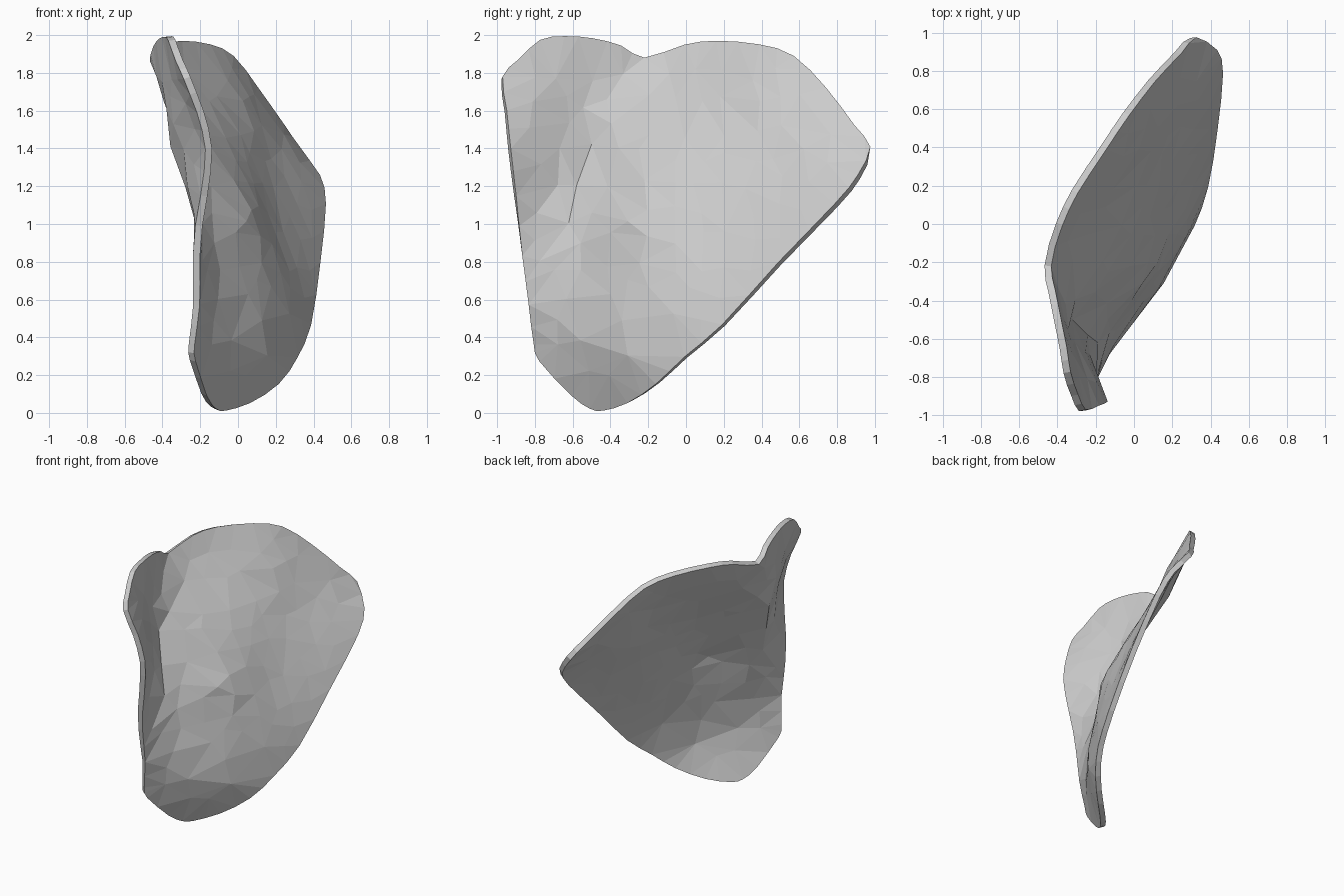
import bpy, bmesh, math, random
from mathutils import Vector
from mathutils.geometry import delaunay_2d_cdt

if "Cube" in bpy.data.objects:
    bpy.data.objects.remove(bpy.data.objects["Cube"])

random.seed(4)

# Rim of the curved sheet as (y, z, x)
RIM = [(-0.43, 0.01, -0.08), (-0.30, 0.05, 0.05), (-0.15, 0.15, 0.20), (0.00, 0.29, 0.30),
       (0.20, 0.46, 0.37), (0.50, 0.79, 0.42), (0.80, 1.10, 0.45), (0.92, 1.25, 0.42),
       (0.98, 1.40, 0.31), (0.90, 1.52, 0.23), (0.75, 1.72, 0.09), (0.58, 1.89, -0.04),
       (0.40, 1.95, -0.16), (0.17, 1.97, -0.31), (0.00, 1.95, -0.39), (-0.22, 1.88, -0.45),
       (-0.35, 1.95, -0.43), (-0.50, 1.99, -0.40), (-0.65, 2.00, -0.37), (-0.78, 1.98, -0.35),
       (-0.90, 1.87, -0.31), (-0.98, 1.78, -0.27), (-0.96, 1.60, -0.20), (-0.94, 1.40, -0.155),
       (-0.91, 1.15, -0.18), (-0.87, 0.83, -0.22), (-0.83, 0.57, -0.22), (-0.80, 0.36, -0.245),
       (-0.77, 0.27, -0.24), (-0.60, 0.09, -0.18), (-0.50, 0.02, -0.13)]

# Inner shape: ridge of the broad sheet and the valley beside the folded flap
INNER = [(-0.30, 0.30, 0.14), (-0.55, 0.38, -0.05), (-0.55, 0.75, -0.11), (-0.30, 0.70, 0.085),
         (-0.30, 1.01, 0.03), (-0.62, 1.00, -0.205), (-0.58, 1.20, -0.26), (-0.50, 1.42, -0.34),
         (-0.42, 1.66, -0.375), (-0.68, 1.40, -0.27), (-0.35, 1.40, -0.22), (0.10, 0.95, 0.18),
         (0.47, 1.34, 0.16), (0.00, 1.45, -0.08), (0.40, 1.65, 0.01)]


def kernel(a, b):
    r2 = (a[0] - b[0]) ** 2 + (a[1] - b[1]) ** 2
    return 0.5 * r2 * math.log(r2) if r2 > 1e-12 else 0.0


def solve(m):
    """Gauss-Jordan elimination with pivoting on an augmented matrix."""
    n = len(m)
    for c in range(n):
        p = max(range(c, n), key=lambda r: abs(m[r][c]))
        m[c], m[p] = m[p], m[c]
        for r in range(n):
            if r != c:
                f = m[r][c] / m[c][c]
                if f:
                    m[r] = [u - f * v for u, v in zip(m[r], m[c])]
    return [m[i][n] / m[i][i] for i in range(n)]


def thin_plate(points):
    """Smooth surface x(y, z) through the given points."""
    rows = [[kernel(p, q) for q in points] + [1.0, p[0], p[1], p[2]] for p in points]
    for basis in (lambda q: 1.0, lambda q: q[0], lambda q: q[1]):
        rows.append([basis(q) for q in points] + [0.0] * 4)
    w = solve(rows)
    n = len(points)
    return lambda y, z: (sum(w[i] * kernel((y, z), points[i]) for i in range(n))
                         + w[n] + w[n + 1] * y + w[n + 2] * z)


surface = thin_plate(RIM + INNER)

# Rounded rim outline: each span gets a curved midpoint
corner = [Vector((p[0], p[1])) for p in RIM]
rim = []
for i, p in enumerate(corner):
    a, b, c = corner[i - 1], corner[(i + 1) % len(corner)], corner[(i + 2) % len(corner)]
    rim += [p, (p + b) * 0.5625 - (a + c) * 0.0625]

# Facet points: rim plus a loosely scattered interior
pts = rim + [Vector((p[0], p[1])) for p in INNER]
for i in range(14):
    for j in range(14):
        p = Vector((-0.95 + i * 0.145 + random.uniform(-0.04, 0.04),
                    0.05 + j * 0.145 + random.uniform(-0.04, 0.04)))
        if min((p - q).length for q in pts) > 0.09:
            pts.append(p)
n = len(rim)
edges = [(i, (i + 1) % n) for i in range(n)]
verts, _, faces, *_ = delaunay_2d_cdt(pts, edges, [], 1, 1e-5)

# Curved sheet
mesh = bpy.data.meshes.new("curved_sheet")
sheet = bpy.data.objects.new("curved_sheet", mesh)
bpy.context.collection.objects.link(sheet)
bm = bmesh.new()
bv = [bm.verts.new((surface(v.x, v.y), v.x * 0.994, 1 + (v.y - 1) * 0.992)) for v in verts]
for f in faces:
    bm.faces.new([bv[i] for i in f])
bmesh.ops.delete(bm, geom=[v for v in bm.verts if not v.link_faces], context='VERTS')
bmesh.ops.recalc_face_normals(bm, faces=bm.faces)
if sum(f.normal.x for f in bm.faces) < 0:
    bmesh.ops.reverse_faces(bm, faces=bm.faces)
bm.to_mesh(mesh)
bm.free()

# Thickness of the sheet
solid = sheet.modifiers.new("thickness", 'SOLIDIFY')
solid.thickness = 0.038
solid.offset = 0.0

grey = bpy.data.materials.new("light_grey")
grey.diffuse_color = (0.6, 0.6, 0.6, 1.0)
grey.use_nodes = True
grey.node_tree.nodes["Principled BSDF"].inputs["Base Color"].default_value = grey.diffuse_color
mesh.materials.append(grey)
